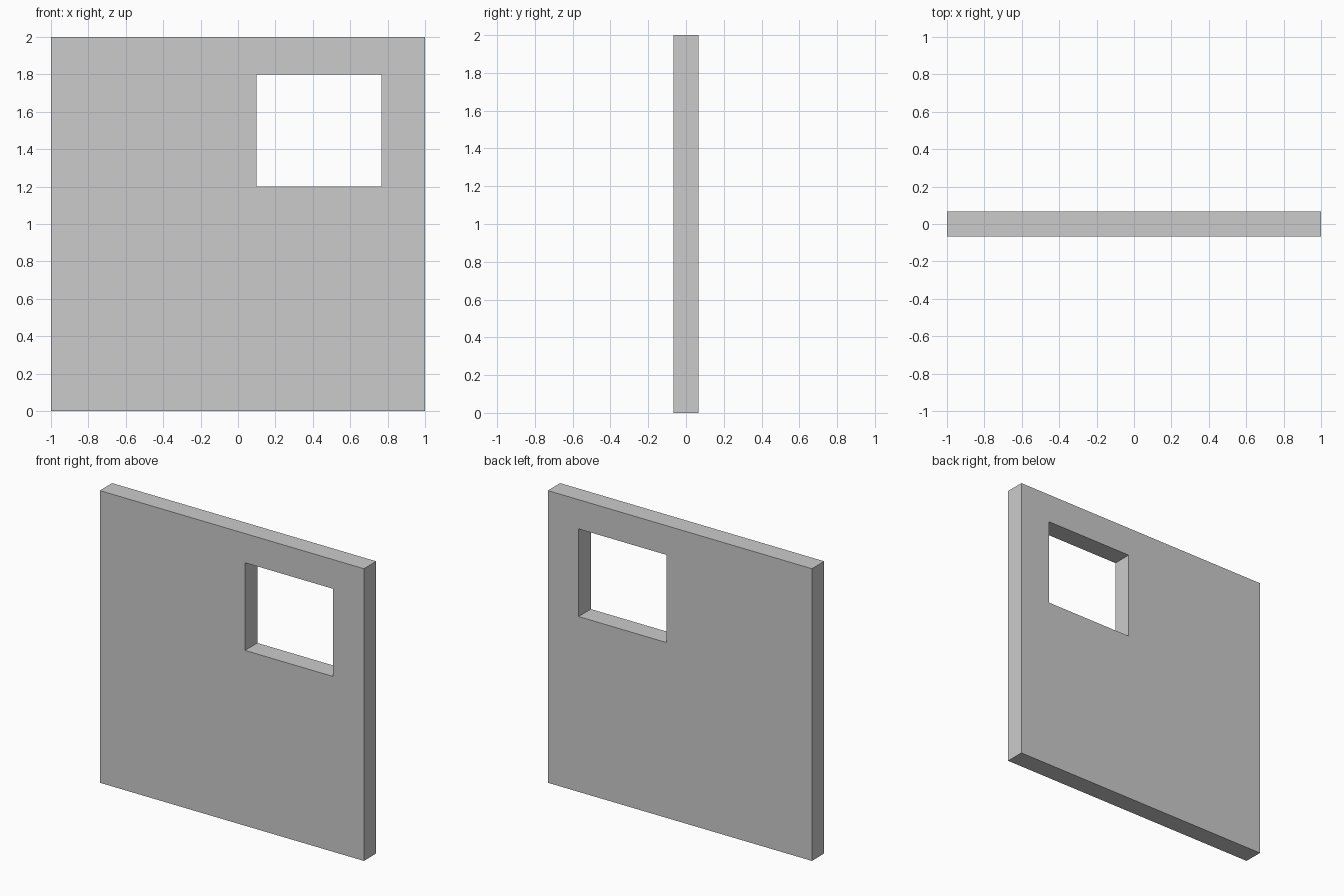
import bpy, bmesh

if "Cube" in bpy.data.objects:
    bpy.data.objects.remove(bpy.data.objects["Cube"])

THICKNESS = 0.1333


def rectangle(bm, x0, x1, z0, z1, y):
    """Four corner vertices, counter-clockwise seen from the front."""
    return [bm.verts.new((x, y, z)) for x, z in ((x0, z0), (x1, z0), (x1, z1), (x0, z1))]


bm = bmesh.new()

# Front face: a frame of four quads between the wall edge and the window opening
outer = rectangle(bm, -1, 1, 0, 2, -THICKNESS / 2)
inner = rectangle(bm, 0.1, 0.767, 1.2, 1.8, -THICKNESS / 2)
for i in range(4):
    j = (i + 1) % 4
    bm.faces.new((outer[i], outer[j], inner[j], inner[i]))

# Extrude to the back, which also forms the window reveals
result = bmesh.ops.extrude_face_region(bm, geom=bm.faces[:], use_keep_orig=True)
back = [v for v in result["geom"] if isinstance(v, bmesh.types.BMVert)]
bmesh.ops.translate(bm, verts=back, vec=(0, THICKNESS, 0))
bmesh.ops.recalc_face_normals(bm, faces=bm.faces[:])

# Wall object
mesh = bpy.data.meshes.new("wall_with_window")
bm.to_mesh(mesh)
bm.free()
wall = bpy.data.objects.new("wall_with_window", mesh)
bpy.context.collection.objects.link(wall)
